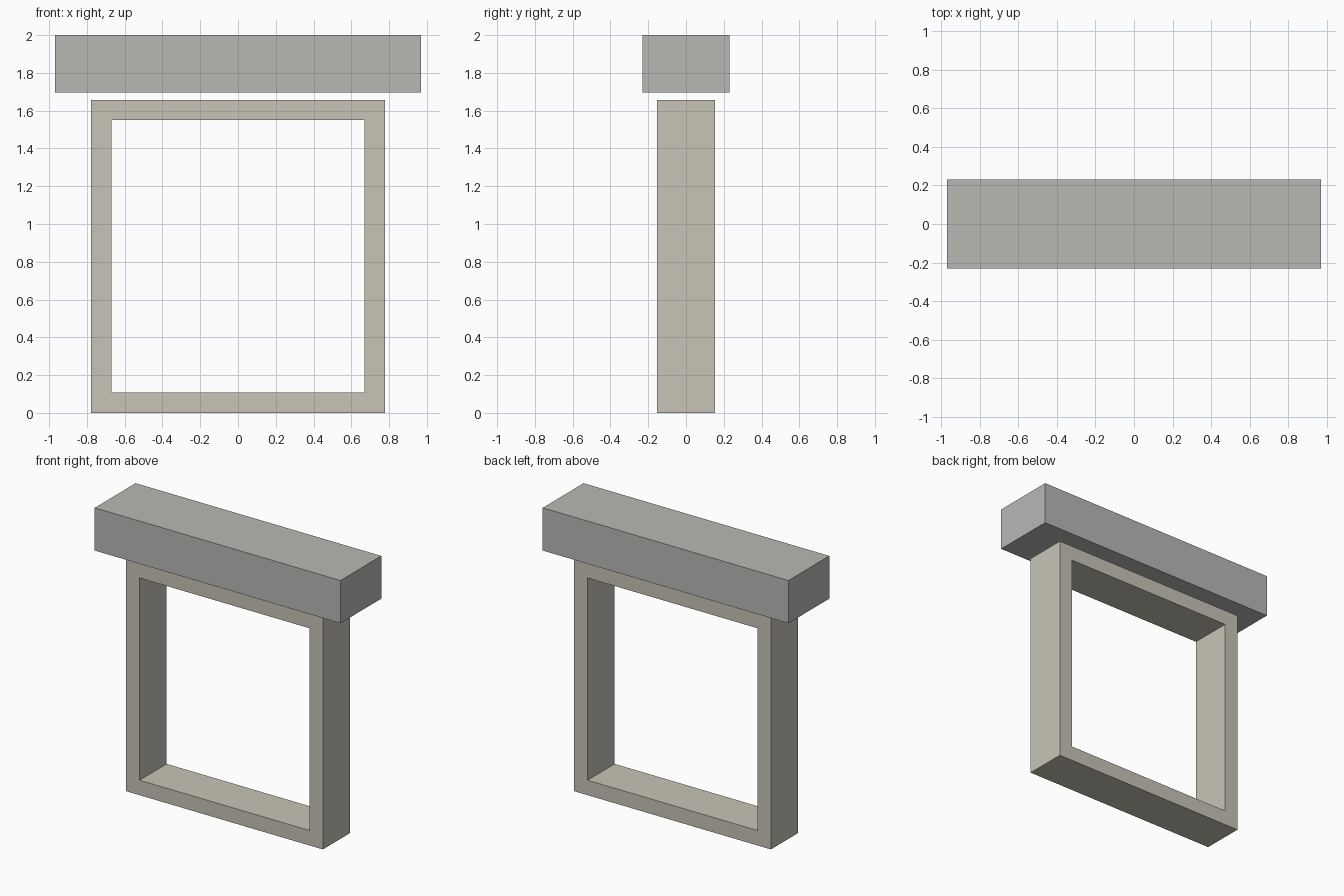
import bpy

if "Cube" in bpy.data.objects:
    bpy.data.objects.remove(bpy.data.objects["Cube"])


def material(name, color):
    mat = bpy.data.materials.new(name)
    mat.diffuse_color = color
    mat.use_nodes = True
    mat.node_tree.nodes["Principled BSDF"].inputs["Base Color"].default_value = mat.diffuse_color
    return mat


def block(name, size, center, mat):
    bpy.ops.mesh.primitive_cube_add(size=1, location=center)
    obj = bpy.context.object
    obj.name = name
    obj.scale = size
    bpy.ops.object.transform_apply(location=False, rotation=False, scale=True)
    obj.data.materials.append(mat)
    return obj


frame_mat = material("pale_frame", (0.58, 0.55, 0.47, 1))
header_mat = material("grey_header", (0.48, 0.48, 0.46, 1))

# Overall frame sizes
HALF_W, DEPTH, TOP, BAR = 0.777, 0.305, 1.657, 0.107
INNER = 2 * (HALF_W - BAR)

# Bottom sill spans the full width, posts stand on it
block("bottom_sill", (2 * HALF_W, DEPTH, BAR), (0, 0, BAR / 2), frame_mat)
for side, name in ((-1, "left_post"), (1, "right_post")):
    block(name, (BAR, DEPTH, TOP - BAR),
          (side * (HALF_W - BAR / 2), 0, (TOP + BAR) / 2), frame_mat)

# Top rail fits between the posts
block("top_rail", (INNER, DEPTH, BAR), (0, 0, TOP - BAR / 2), frame_mat)

# Wider header box floats just above the frame
block("header_box", (1.94, 0.46, 0.305), (0, 0, 1.8475), header_mat)
